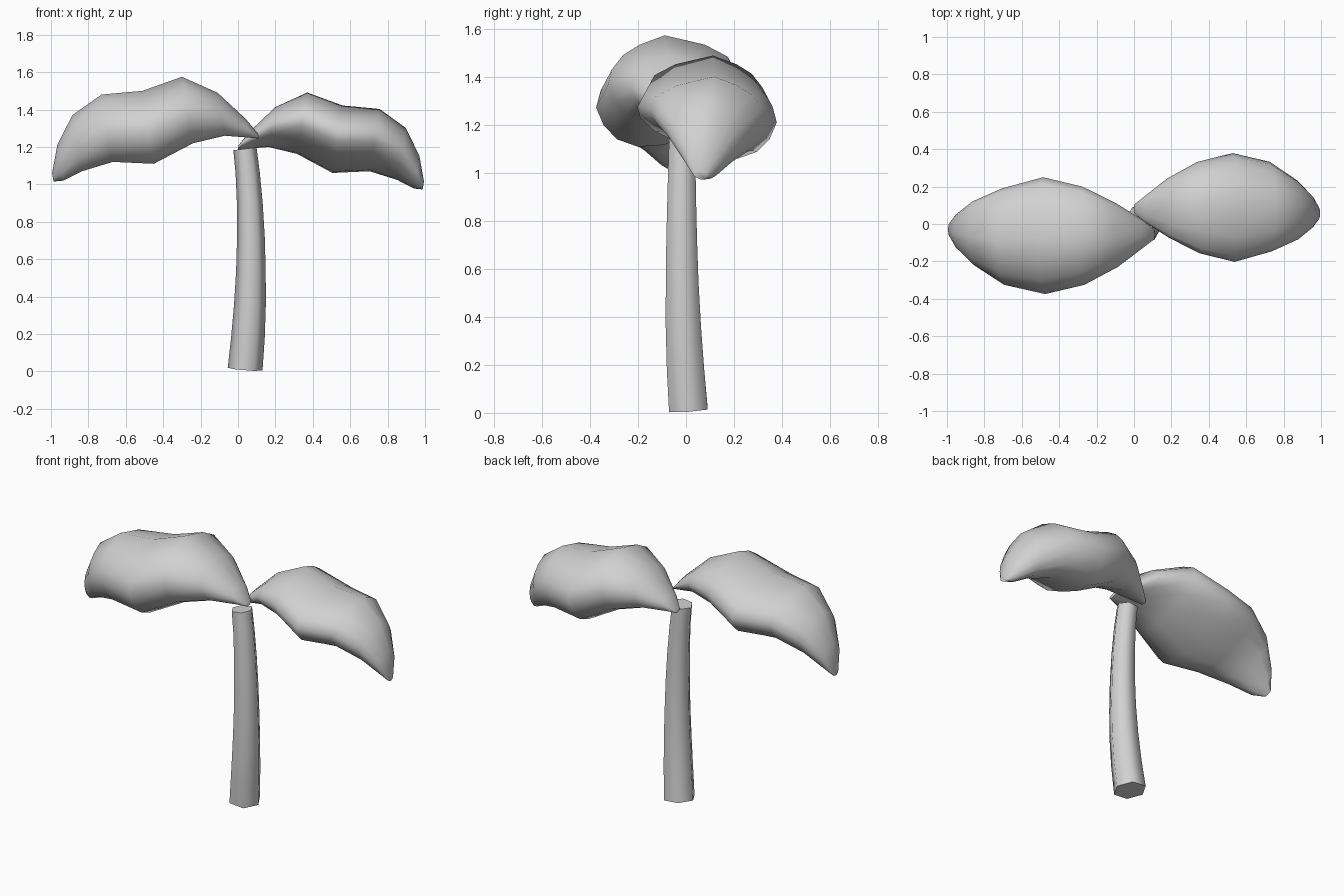
import bpy, bmesh, math
from mathutils import Vector, Matrix

if "Cube" in bpy.data.objects:
    bpy.data.objects.remove(bpy.data.objects["Cube"], do_unlink=True)

grey = bpy.data.materials.new("plain_grey")
grey.use_nodes = True
grey.diffuse_color = (0.64, 0.64, 0.64, 1)
grey.node_tree.nodes["Principled BSDF"].inputs["Base Color"].default_value = grey.diffuse_color


def loft(name, rings, smooth_angle, matrix=None):
    """Skin a list of equal-length rings, cap both ends and smooth the result."""
    bm = bmesh.new()
    loops = [[bm.verts.new(p) for p in ring] for ring in rings]
    count = len(loops[0])
    for a, b in zip(loops, loops[1:]):
        for i in range(count):
            j = (i + 1) % count
            bm.faces.new((a[i], a[j], b[j], b[i]))
    bm.faces.new(loops[0])
    bm.faces.new(loops[-1])
    if matrix is not None:
        bm.transform(matrix)
    bmesh.ops.recalc_face_normals(bm, faces=bm.faces)
    mesh = bpy.data.meshes.new(name)
    bm.to_mesh(mesh)
    bm.free()
    mesh.materials.append(grey)
    obj = bpy.data.objects.new(name, mesh)
    bpy.context.collection.objects.link(obj)
    bpy.ops.object.select_all(action="DESELECT")
    obj.select_set(True)
    bpy.context.view_layer.objects.active = obj
    bpy.ops.object.shade_smooth_by_angle(angle=math.radians(smooth_angle))
    return obj


# Stem: bent, tapering six-sided tube (centre x, centre y, z, radius)
stem_path = [
    (0.038, 0.010, 0.012, 0.093),
    (0.053, -0.002, 0.18, 0.090),
    (0.064, -0.011, 0.36, 0.085),
    (0.069, -0.016, 0.54, 0.079),
    (0.069, -0.018, 0.72, 0.074),
    (0.063, -0.018, 0.90, 0.069),
    (0.052, -0.017, 1.06, 0.065),
    (0.037, -0.015, 1.19, 0.062),
]
# End cuts lean with the bend (slope along x, slope along y)
end_slopes = {0: (-0.08, 0.07), len(stem_path) - 1: (0.12, 0)}
stem_rings = []
for k, (cx, cy, cz, r) in enumerate(stem_path):
    slope_x, slope_y = end_slopes.get(k, (0, 0))
    ring = []
    for i in range(6):
        a = i * math.pi / 3
        dx, dy = r * math.cos(a), r * math.sin(a)
        ring.append(Vector((cx + dx, cy + dy, cz + slope_x * dx + slope_y * dy)))
    stem_rings.append(ring)
loft("stem", stem_rings, 65)

# Leaf: stations along its length (x, front y, back y, bottom z, top z)
stations = [
    (-0.99, -0.06, 0.00, 1.015, 1.06),
    (-0.95, -0.13, 0.05, 1.02, 1.21),
    (-0.86, -0.22, 0.12, 1.07, 1.37),
    (-0.70, -0.325, 0.19, 1.12, 1.48),
    (-0.48, -0.375, 0.25, 1.11, 1.50),
    (-0.27, -0.325, 0.20, 1.22, 1.575),
    (-0.09, -0.23, 0.11, 1.26, 1.49),
    (0.05, -0.125, 0.02, 1.25, 1.35),
    (0.11, -0.08, -0.03, 1.245, 1.27),
]
# Rolled, full-bellied cross-section: across, up; fractions of the station's box
section = [
    (0, 0.42), (0.03, 0.6), (0.12, 0.77), (0.25, 0.89), (0.45, 1), (0.77, 0.89),
    (0.95, 0.75), (1, 0.6), (0.98, 0.47), (0.87, 0.31), (0.65, 0.14),
    (0.45, 0.02), (0.28, 0), (0.14, 0.08), (0.05, 0.23),
]
leaf_rings = []
for x, front, back, low, high in stations:
    shift = 0.06 * min(1, (high - low) / 0.35)
    leaf_rings.append([
        Vector((x - shift * (t - 0.5), front + s * (back - front), low + t * (high - low)))
        for s, t in section
    ])
loft("right_leaf", leaf_rings, 80)

# Opposite leaf: half turn, slightly smaller and lower
turn = Matrix.Translation((0.1, 0.03, 0.034)) @ Matrix.Diagonal((-0.9, -0.93, 0.925, 1))
loft("left_leaf", leaf_rings, 80, turn)
